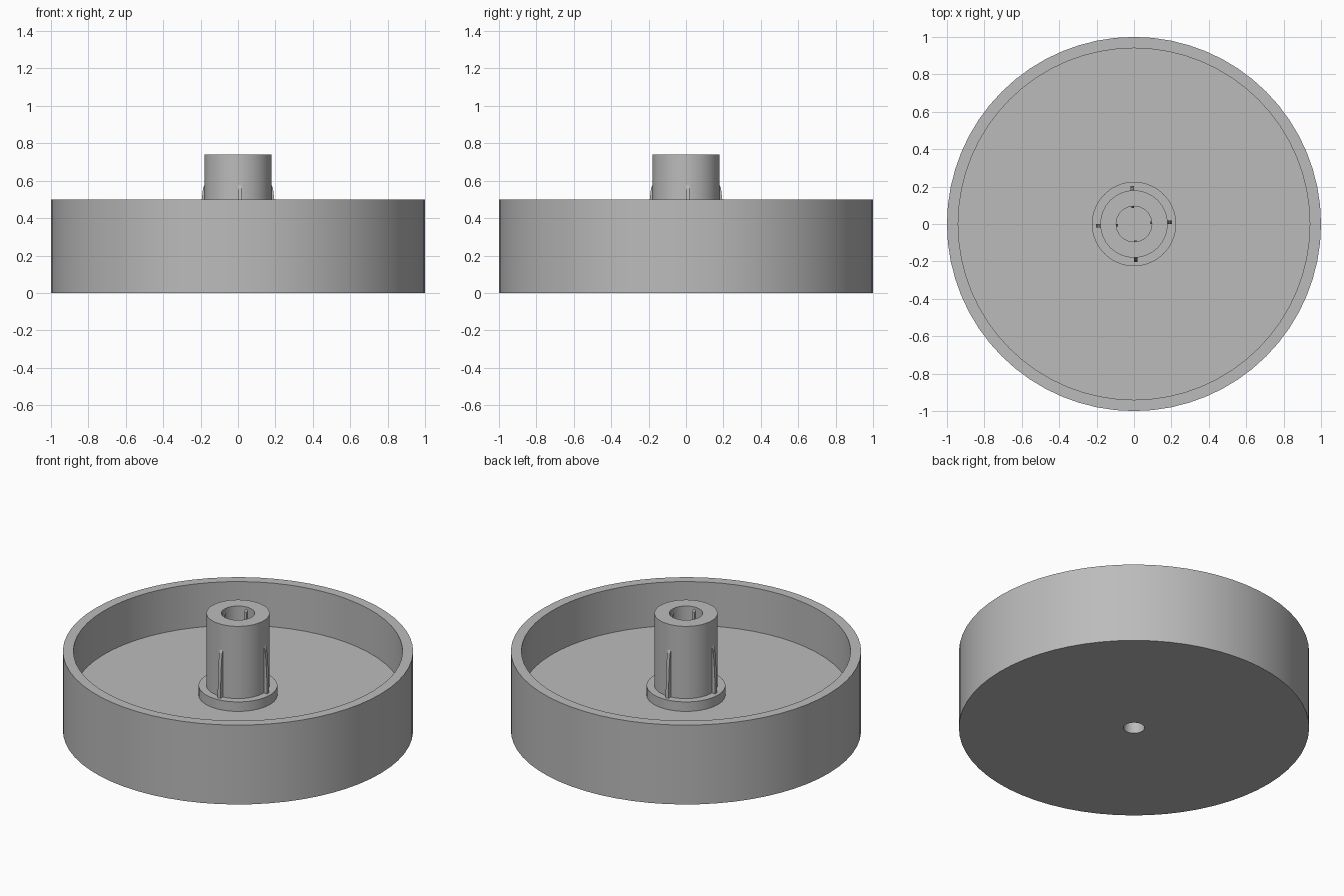
import bpy
from math import cos, sin, tau, pi, radians

cube = bpy.data.objects.get("Cube")
if cube:
    bpy.data.objects.remove(cube, do_unlink=True)

grey = bpy.data.materials.new("plain grey")
grey.use_nodes = True
COLOUR = (0.5, 0.5, 0.5, 1)
grey.diffuse_color = COLOUR
grey.node_tree.nodes["Principled BSDF"].inputs["Base Color"].default_value = COLOUR


def make_object(name, verts, faces):
    mesh = bpy.data.meshes.new(name)
    mesh.from_pydata(verts, [], faces)
    mesh.materials.append(grey)
    obj = bpy.data.objects.new(name, mesh)
    bpy.context.collection.objects.link(obj)
    return obj


def lathe(name, profile, sides):
    """Spin an open (radius, height) profile; a zero radius becomes one pole."""
    verts, rings, faces = [], [], []
    for r, z in profile:
        count = sides if r else 1
        start = len(verts)
        verts += [(r * cos(tau * i / sides), r * sin(tau * i / sides), z)
                  for i in range(count)]
        rings.append([start + i % count for i in range(sides)])
    for a, b in zip(rings, rings[1:]):
        for i in range(sides):
            j = (i + 1) % sides
            faces.append(list(dict.fromkeys((a[i], a[j], b[j], b[i]))))
    return make_object(name, verts, faces)


def ribs(name, profile, width):
    """Four upright ribs: a side outline in (radius, height), given a width."""
    verts, faces = [], []
    n = len(profile)
    for k in range(4):
        c, s = cos(k * pi / 2), sin(k * pi / 2)
        base = len(verts)
        for y in (0, width):
            verts += [(r * c - y * s, r * s + y * c, z) for r, z in profile]
        faces.append([base + i for i in range(n)])
        faces.append([base + n + i for i in reversed(range(n))])
        for i in range(n):
            j = (i + 1) % n
            faces.append([base + j, base + i, base + n + i, base + n + j])
    return make_object(name, verts, faces)


FLOOR, RIM, COLLAR, TOP = 0.225, 0.5, 0.285, 0.74
BORE, PIN, BORE_END, PIN_END = 0.095, 0.06, 0.26, 0.2

# Round dish with a blind pin hole underneath
dish = lathe("dish", [(0, PIN_END), (PIN, PIN_END), (PIN, 0), (1, 0), (1, RIM),
                      (0.94, RIM), (0.94, FLOOR), (0.225, FLOOR)], 64)

# Central hub: collar, post and blind bore
hub = lathe("hub", [(0.225, FLOOR), (0.225, COLLAR), (0.18, COLLAR), (0.18, TOP),
                    (BORE, TOP), (BORE, BORE_END), (0, BORE_END)], 64)

# Tapered ribs outside the post, thin keys inside the bore
outer_ribs = ribs("outer_ribs", [(0.17, COLLAR), (0.203, COLLAR), (0.2, 0.4),
                                 (0.194, 0.5), (0.187, 0.56), (0.17, 0.6)], 0.02)
bore_keys = ribs("bore_keys", [(0.086, BORE_END), (0.1, BORE_END),
                               (0.1, TOP - 0.01), (0.086, TOP - 0.03)], 0.014)

# Rounded walls are smooth, edges stay sharp
for obj in (dish, hub):
    bpy.ops.object.select_all(action="DESELECT")
    obj.select_set(True)
    bpy.context.view_layer.objects.active = obj
    bpy.ops.object.shade_smooth_by_angle(angle=radians(30))
